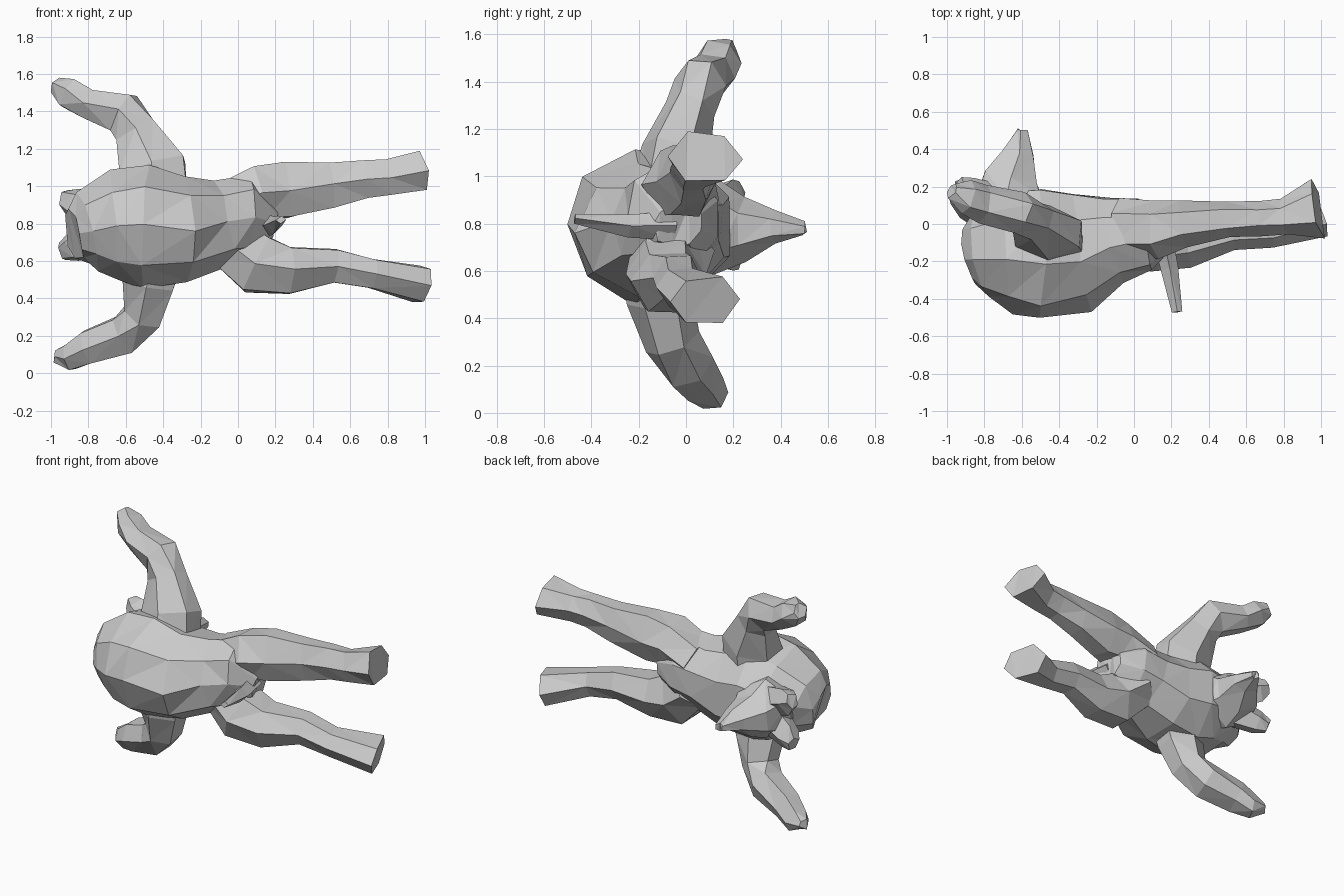
import bpy, bmesh, math, random
from mathutils import Vector

random.seed(4)


def loft(name, rings, sides=6, ref=(0, 1, 0), jitter=0.008, turn=0.0):
    """Faceted tube; ring = x, y, z, radius along ref, radius across."""
    bm = bmesh.new()
    pts = [Vector(r[:3]) for r in rings]
    loops = []
    for i, r in enumerate(rings):
        t = (pts[min(i + 1, len(pts) - 1)] - pts[max(i - 1, 0)]).normalized()
        v = Vector(ref)
        v = (v - t * v.dot(t)).normalized()
        u = t.cross(v)
        loop = []
        for k in range(sides):
            a = 2 * math.pi * k / sides + turn
            wobble = Vector([random.uniform(-jitter, jitter) for _ in range(3)])
            loop.append(bm.verts.new(
                pts[i] + 1.05 * (v * r[3] * math.cos(a) + u * r[4] * math.sin(a)) + wobble))
        loops.append(loop)
    for a, b in zip(loops, loops[1:]):
        for k in range(sides):
            n = (k + 1) % sides
            bm.faces.new((a[k], a[n], b[n], b[k]))
    bm.faces.new(loops[0][::-1])
    bm.faces.new(loops[-1])
    bmesh.ops.triangulate(bm, faces=bm.faces[:])
    bmesh.ops.recalc_face_normals(bm, faces=bm.faces[:])
    me = bpy.data.meshes.new(name)
    bm.to_mesh(me)
    bm.free()
    ob = bpy.data.objects.new(name, me)
    bpy.context.collection.objects.link(ob)
    return ob


# Barrel-shaped torso tapering to the hips
loft("torso", [
    (-0.88, -0.17, 0.74, 0.14, 0.13), (-0.81, -0.15, 0.76, 0.23, 0.21),
    (-0.66, -0.14, 0.79, 0.32, 0.28), (-0.50, -0.15, 0.79, 0.345, 0.32),
    (-0.28, -0.14, 0.77, 0.31, 0.28), (-0.10, -0.09, 0.80, 0.23, 0.23),
    (0.05, -0.06, 0.83, 0.19, 0.22), (0.19, -0.04, 0.80, 0.10, 0.09)],
    sides=9, turn=math.pi, jitter=0.012)

# Hind legs stretched back
loft("upper_hind_leg", [
    (-0.08, -0.02, 0.89, 0.15, 0.13), (0.12, -0.03, 0.97, 0.15, 0.155),
    (0.26, 0.00, 0.98, 0.12, 0.16), (0.50, 0.03, 1.01, 0.09, 0.13),
    (0.68, 0.03, 1.035, 0.085, 0.11), (0.80, 0.04, 1.045, 0.09, 0.10),
    (0.98, 0.08, 1.08, 0.155, 0.11)])
loft("lower_hind_leg", [
    (-0.06, -0.05, 0.71, 0.17, 0.14), (0.10, -0.09, 0.58, 0.16, 0.17),
    (0.28, -0.08, 0.55, 0.14, 0.14), (0.52, -0.04, 0.57, 0.10, 0.10),
    (0.72, -0.03, 0.53, 0.10, 0.085), (0.98, 0.08, 0.475, 0.155, 0.105)])

# Forelegs, bent at the elbow
loft("upper_foreleg", [
    (-0.45, -0.08, 0.95, 0.15, 0.20), (-0.46, -0.05, 1.10, 0.14, 0.19),
    (-0.54, 0.02, 1.29, 0.10, 0.12), (-0.61, 0.06, 1.39, 0.11, 0.12),
    (-0.80, 0.11, 1.43, 0.10, 0.085), (-0.90, 0.14, 1.50, 0.09, 0.09),
    (-0.97, 0.18, 1.54, 0.04, 0.045)])
loft("lower_foreleg", [
    (-0.45, -0.11, 0.65, 0.14, 0.18), (-0.48, -0.11, 0.48, 0.13, 0.15),
    (-0.51, -0.06, 0.30, 0.11, 0.115), (-0.60, 0.00, 0.21, 0.11, 0.11),
    (-0.80, 0.06, 0.14, 0.10, 0.09), (-0.90, 0.11, 0.085, 0.08, 0.075),
    (-0.97, 0.14, 0.09, 0.035, 0.03)])

# Head with a pointed snout
loft("head", [
    (-0.64, -0.02, 0.79, 0.17, 0.17), (-0.68, 0.13, 0.79, 0.19, 0.20),
    (-0.66, 0.25, 0.78, 0.13, 0.15), (-0.62, 0.38, 0.785, 0.07, 0.09),
    (-0.60, 0.50, 0.775, 0.03, 0.03)], ref=(0, 0, 1))

# Pair of ears
for name, s in (("upper_ear", 1), ("lower_ear", -1)):
    loft(name, [
        (-0.74, 0.12, 0.79 + s * 0.07, 0.09, 0.10),
        (-0.88, 0.18, 0.79 + s * 0.12, 0.07, 0.08),
        (-0.94, 0.21, 0.79 + s * 0.14, 0.04, 0.05)], sides=5)

# Short tail
loft("tail", [
    (0.15, -0.05, 0.79, 0.06, 0.05), (0.19, -0.24, 0.79, 0.045, 0.045),
    (0.23, -0.47, 0.82, 0.02, 0.025)], sides=4, ref=(0, 0, 1), jitter=0.003)
